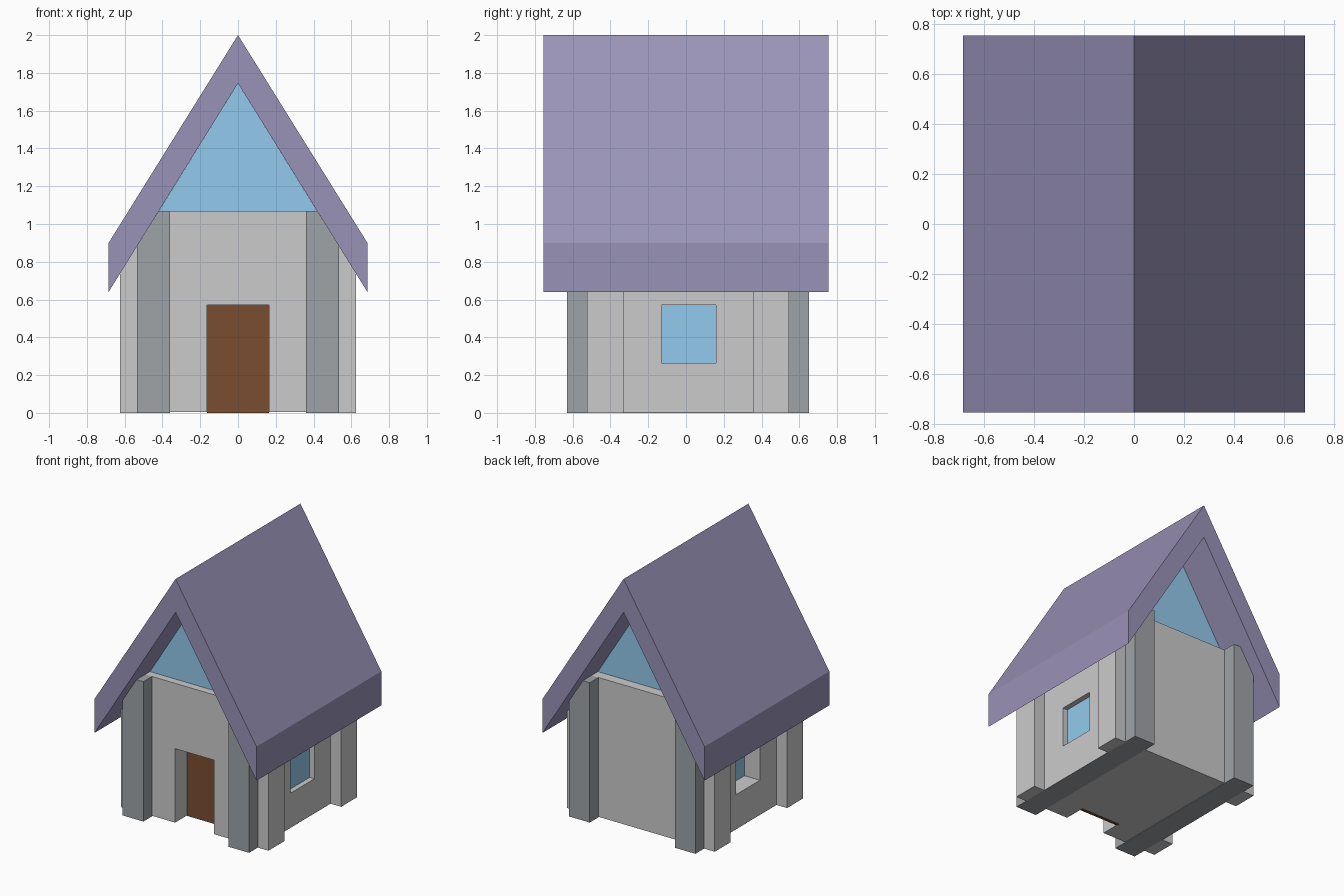
import bpy, bmesh

if "Cube" in bpy.data.objects:
    bpy.data.objects.remove(bpy.data.objects["Cube"])


def material(name, rgb):
    m = bpy.data.materials.new(name)
    m.diffuse_color = (*rgb, 1)
    m.use_nodes = True
    m.node_tree.nodes["Principled BSDF"].inputs["Base Color"].default_value = m.diffuse_color
    return m


PURPLE = material("roof_purple", (0.32, 0.29, 0.48))
GLASS = material("glass_blue", (0.29, 0.59, 0.84))
WOOD = material("door_brown", (0.195, 0.076, 0.03))
SLATE = material("slate_grey", (0.35, 0.37, 0.39))


def extrude(name, profile, y0, y1, mat=None):
    """Extrude an (x, z) profile along y."""
    bm = bmesh.new()
    face = bm.faces.new([bm.verts.new((x, y0, z)) for x, z in profile])
    out = bmesh.ops.extrude_face_region(bm, geom=[face])
    verts = [v for v in out["geom"] if isinstance(v, bmesh.types.BMVert)]
    bmesh.ops.translate(bm, verts=verts, vec=(0, y1 - y0, 0))
    bmesh.ops.recalc_face_normals(bm, faces=bm.faces)
    me = bpy.data.meshes.new(name)
    bm.to_mesh(me)
    bm.free()
    ob = bpy.data.objects.new(name, me)
    bpy.context.collection.objects.link(ob)
    if mat:
        me.materials.append(mat)
    return ob


def box(name, x0, x1, y0, y1, z0, z1, mat=None):
    return extrude(name, [(x0, z0), (x1, z0), (x1, z1), (x0, z1)], y0, y1, mat)


def cut(target, cutter):
    cutter.hide_render = True
    cutter.display_type = 'WIRE'
    mod = target.modifiers.new(cutter.name, 'BOOLEAN')
    mod.operation = 'DIFFERENCE'
    mod.solver = 'EXACT'
    mod.object = cutter


def under_roof(x):
    return 1.745 - 1.613 * abs(x)


TOP, EDGE, BASE = 1.07, 0.535, 0.004
Y0, Y1 = -0.525, 0.545        # wall planes
P0, P1 = -0.63, 0.65          # corner post faces

# Roof
extrude("roof", [(0, 2), (0.685, 0.9), (0.685, 0.64), (0, 1.745),
                 (-0.685, 0.64), (-0.685, 0.9)], -0.755, 0.755, PURPLE)

# Main walls, shoulders trimmed to the roof slope
walls = extrude("walls", [(-EDGE, BASE), (EDGE, BASE), (EDGE, under_roof(EDGE)), (0.418, TOP),
                          (-0.418, TOP), (-EDGE, under_roof(EDGE))], Y0, Y1)

# Glazed gables
extrude("gable_glass", [(-0.418, TOP), (0.418, TOP), (0, 1.745)], -0.467, 0.468, GLASS)

for s, side in ((1, "right"), (-1, "left")):
    # Corner posts and the rail joining them under the walls
    post = [(s * 0.36, 0), (s * EDGE, 0), (s * EDGE, under_roof(EDGE)),
            (s * 0.418, TOP), (s * 0.36, TOP)]
    extrude("front_post_" + side, post, P0, Y0, SLATE)
    extrude("back_post_" + side, post, Y1, P1, SLATE)
    box("base_rail_" + side, s * 0.36, s * EDGE, Y0, Y1, 0, BASE, SLATE)

    # Side buttresses
    buttress = [(s * EDGE, 0), (s * 0.625, 0), (s * 0.625, under_roof(0.625)),
                (s * EDGE, under_roof(EDGE))]
    extrude("front_buttress_" + side, buttress, Y0, -0.33)
    extrude("back_buttress_" + side, buttress, 0.355, Y1)

    # Recessed side window
    pane = 0.495 if s > 0 else 0.405
    cut(walls, box("window_cutter_" + side, s * (pane - 0.02), s * 0.7, -0.13, 0.16, 0.265, 0.57))
    box("window_" + side, s * (pane - 0.02), s * pane, -0.13, 0.16, 0.265, 0.57, GLASS)

# Recessed front door
cut(walls, box("door_cutter", -0.165, 0.165, -0.7, -0.36, -0.1, 0.57))
box("door", -0.165, 0.165, -0.38, -0.36, 0, 0.57, WOOD)
